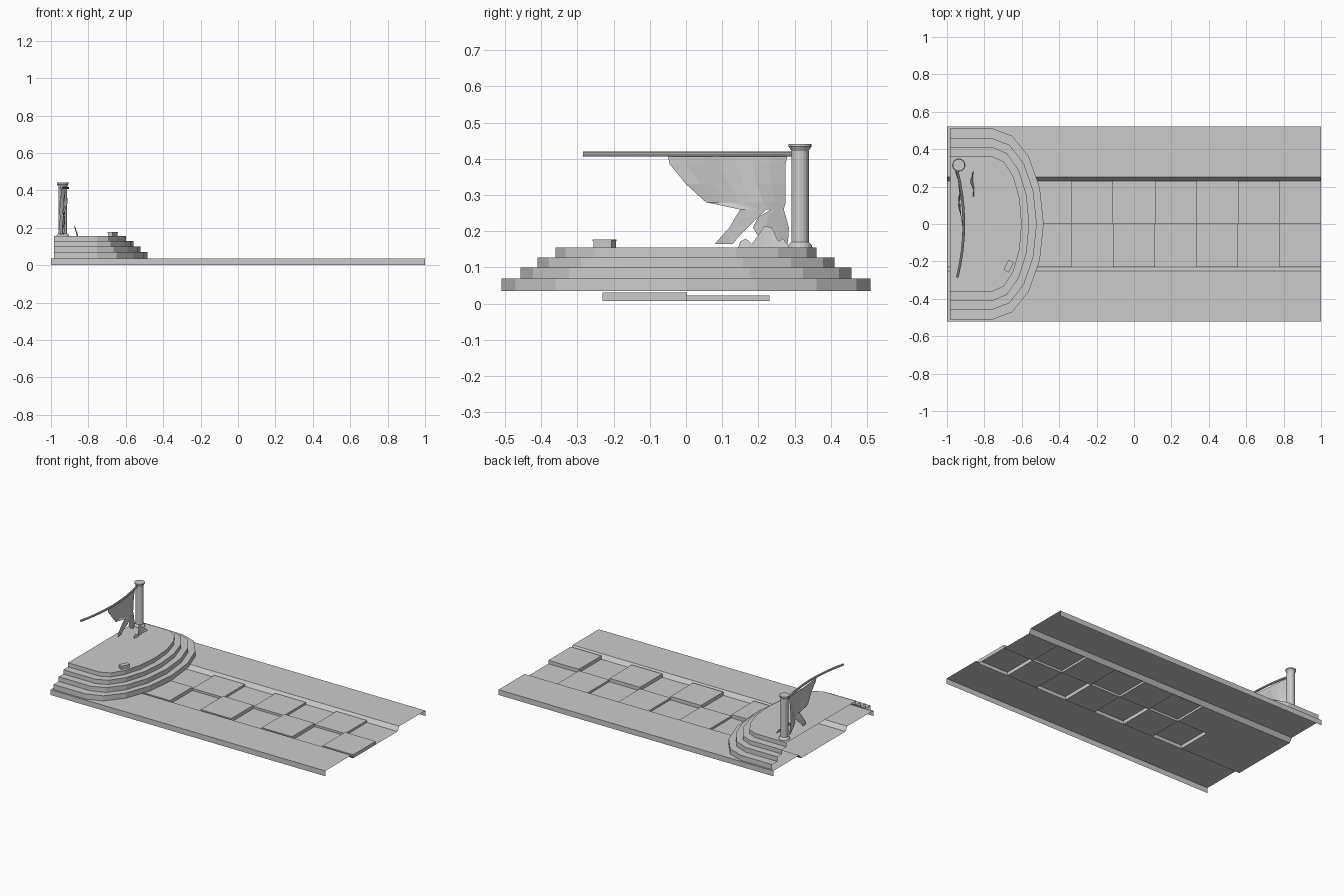
import bpy, bmesh, math
from mathutils import Vector, Matrix

if "Cube" in bpy.data.objects:
    bpy.data.objects.remove(bpy.data.objects["Cube"])


def make(name, verts, faces):
    me = bpy.data.meshes.new(name)
    me.from_pydata(verts, [], faces)
    me.update()
    ob = bpy.data.objects.new(name, me)
    bpy.context.collection.objects.link(ob)
    return ob


def loft(name, rings, closed=True, cap_start=False, cap_end=False):
    n = len(rings[0])
    verts = [v for r in rings for v in r]
    faces = []
    for i in range(len(rings) - 1):
        for j in range(n if closed else n - 1):
            k = (j + 1) % n
            faces.append((i * n + j, i * n + k, (i + 1) * n + k, (i + 1) * n + j))
    if cap_start:
        faces.append(tuple(reversed(range(n))))
    if cap_end:
        faces.append(tuple(range((len(rings) - 1) * n, len(rings) * n)))
    return make(name, verts, faces)


# Thin pavement on both sides, with outer skirt and sloped channel wall
for side, s in (("front", -1), ("back", 1)):
    prof = [(0.23, 0.008), (0.25, 0.035), (0.52, 0.035), (0.52, 0.0)]
    if s > 0:
        prof.reverse()
    loft(side + "_pavement", [[(x, s * y, z) for y, z in prof] for x in (1, -1)], closed=False)

# Channel floor of paving tiles, alternate ones raised
LOW = 0.008
verts, faces = [], []
for c in range(9):
    x0, x1 = -1 + c * 2 / 9, -1 + (c + 1) * 2 / 9
    for row in range(2):
        y0, y1 = ((-0.23, 0.003), (0.003, 0.23))[row]
        raised = c >= 2 and (c + row) % 2 == 0
        h = (0.031, 0.022)[row] if raised else LOW
        b = len(verts)
        corners = [(x0, y0), (x1, y0), (x1, y1), (x0, y1)]
        verts += [(x, y, h) for x, y in corners]
        faces.append((b, b + 1, b + 2, b + 3))
        if raised:
            verts += [(x, y, LOW) for x, y in corners]
            for i in range(4):
                j = (i + 1) % 4
                faces.append((b + 4 + i, b + 4 + j, b + j, b + i))
make("floor_tiles", verts, faces)


# Stepped half-oval podium, open at the back
def step_outline(half_width, tip, z):
    cx = -0.755
    pts = [(-0.985, -half_width, z)]
    for i in range(9):
        a = -math.pi / 2 + i * math.pi / 8
        pts.append((cx + (tip - cx) * math.cos(a), half_width * math.sin(a), z))
    return pts + [(-0.985, half_width, z)]


levels = [0.035, 0.069, 0.100, 0.128, 0.155]
sizes = [(0.51, -0.483), (0.457, -0.52), (0.41, -0.56), (0.36, -0.60)]
rings = []
for i, (w, tip) in enumerate(sizes):
    rings += [step_outline(w, tip, levels[i]), step_outline(w, tip, levels[i + 1])]
loft("podium_steps", rings, closed=False, cap_end=True)

# Column with flared base and cap
col = [(0.034, 0.155), (0.032, 0.162), (0.024, 0.170), (0.024, 0.422),
       (0.030, 0.432), (0.032, 0.434), (0.032, 0.441)]
loft("column", [[(-0.937 + r * math.cos(a * math.tau / 16), 0.315 + r * math.sin(a * math.tau / 16), z)
                 for a in range(16)] for r, z in col], cap_start=True, cap_end=True)


# Bowed banner pole
def bow(y):
    return -0.91 - 0.036 * (y / 0.29) ** 2


rings = []
for i in range(9):
    y = 0.295 - i * 0.0725
    rings.append([(bow(y) + 0.007 * math.cos(a * math.tau / 8), y, 0.413 + 0.007 * math.sin(a * math.tau / 8))
                  for a in range(8)])
loft("banner_pole", rings, cap_start=True, cap_end=True)


# Torn cloth: rows of (z, left y, right y), gently waved
def cloth_x(y, z):
    return -0.945 + (0.285 - y) * 0.09 + 0.012 * math.sin(y * 32 + z * 6) * min(1, (0.41 - z) * 8)


def cloth(name, rows, n=8):
    rings = []
    for z, a, b in rows:
        ys = [a + (b - a) * i / (n - 1) for i in range(n)]
        rings.append([(cloth_x(y, z), y, z) for y in ys])
    return loft(name, rings, closed=False)


cloth("banner_cloth", [(0.408, -0.05, 0.28), (0.385, -0.045, 0.275), (0.33, 0.0, 0.275),
                       (0.28, 0.055, 0.275), (0.26, 0.15, 0.27)])
cloth("left_torn_tail", [(0.26, 0.15, 0.222), (0.24, 0.137, 0.20), (0.21, 0.12, 0.17),
                         (0.185, 0.097, 0.145), (0.165, 0.08, 0.13)], 4)
cloth("right_torn_tail", [(0.26, 0.235, 0.27), (0.24, 0.20, 0.276), (0.21, 0.185, 0.284),
                          (0.185, 0.20, 0.283), (0.165, 0.235, 0.28)], 4)

# Fallen cloth scrap standing on the podium
top = [(0.145, 0.157), (0.15, 0.172), (0.165, 0.18), (0.182, 0.165), (0.20, 0.19), (0.217, 0.215),
       (0.237, 0.21), (0.255, 0.172), (0.268, 0.18), (0.285, 0.157)]
scrap_x = lambda y, z: -0.858 - (z - 0.155) * 0.25 + 0.004 * math.sin(y * 45)
loft("cloth_scrap", [[(scrap_x(y, 0.155), y, 0.155) for y, z in top],
                     [(scrap_x(y, z), y, z) for y, z in top]], closed=False)


# Small book lying on the podium
def block(name, size, center, angle):
    bm = bmesh.new()
    bmesh.ops.create_cube(bm, size=1, matrix=Matrix.Translation(center) @ Matrix.Rotation(angle, 4, 'Z')
                          @ Matrix.Diagonal((*size, 1)))
    me = bpy.data.meshes.new(name)
    bm.to_mesh(me)
    bm.free()
    bpy.context.collection.objects.link(bpy.data.objects.new(name, me))


block("book_pages", (0.056, 0.027, 0.018), Vector((-0.67, -0.225, 0.164)), math.radians(63))
block("book_cover", (0.06, 0.031, 0.004), Vector((-0.67, -0.225, 0.175)), math.radians(63))
